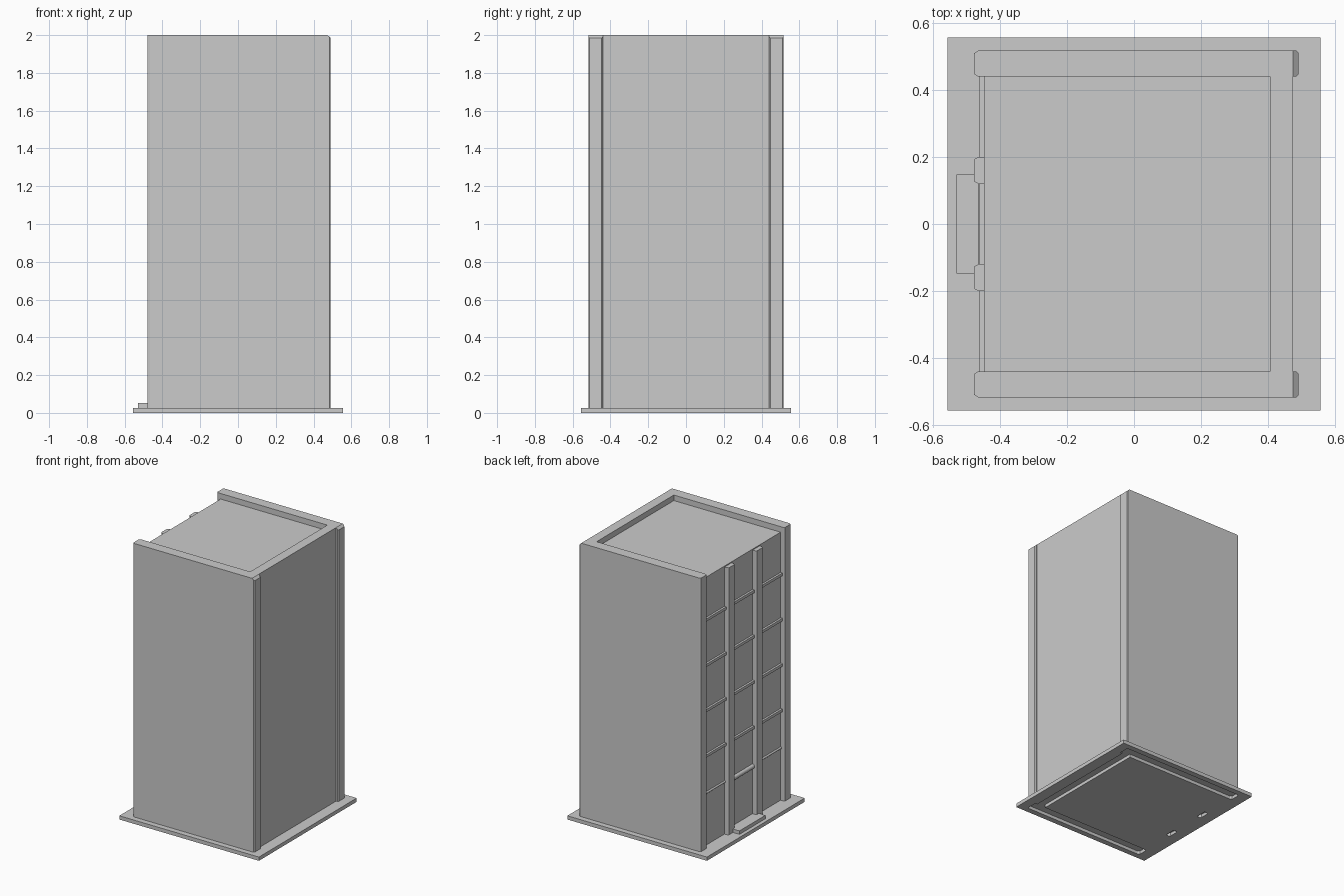
import bpy, bmesh, math

if "Cube" in bpy.data.objects:
    bpy.data.objects.remove(bpy.data.objects["Cube"])


def prism(name, pts, z0, z1):
    bm = bmesh.new()
    face = bm.faces.new([bm.verts.new((x, y, z0)) for x, y in pts])
    top = bmesh.ops.extrude_face_region(bm, geom=[face])["geom"]
    for v in top:
        if isinstance(v, bmesh.types.BMVert):
            v.co.z = z1
    bmesh.ops.recalc_face_normals(bm, faces=bm.faces)
    me = bpy.data.meshes.new(name)
    bm.to_mesh(me)
    bm.free()
    ob = bpy.data.objects.new(name, me)
    bpy.context.collection.objects.link(ob)
    return ob


def box(name, x0, x1, y0, y1, z0, z1):
    return prism(name, [(x0, y0), (x1, y0), (x1, y1), (x0, y1)], z0, z1)


def mirrored(half):
    return half + [(x, -y) for x, y in reversed(half)]


PLATE, SLOT = 0.027, 0.023

# Base plate
plate = box("base_plate", -0.557, 0.557, -0.557, 0.557, 0, PLATE)

# U-shaped outer walls with chamfered open ends
arm = [(0.405, 0.44), (-0.465, 0.44), (-0.478, 0.448), (-0.478, 0.509),
       (-0.465, 0.517), (0.474, 0.517)]
prism("outer_walls", mirrored(arm), SLOT, 2.0)

# Raised corner strips with sloping tops
strip = [(0.484, 0.517), (0.491, 0.51), (0.491, 0.447), (0.484, 0.44), (0.474, 0.44)]
for s in (1, -1):
    ob = prism("corner_strip", [(x, s * y) for x, y in [(0.474, 0.517)] + strip], SLOT, 2.0)
    for v in ob.data.vertices:
        if v.co.z > 1:
            v.co.z -= (v.co.x - 0.474) * 0.9

# Vertical ribs on the open side
rib = [(-0.446, 0.2), (-0.465, 0.2), (-0.478, 0.192), (-0.478, 0.128),
       (-0.465, 0.12), (-0.446, 0.12)]
cutters = [prism("slot_cutter", mirrored(arm + strip), -0.02, SLOT)]
for s in (1, -1):
    pts = [(x, s * y) for x, y in rib]
    prism("vertical_rib", pts, SLOT, 1.953)
    cutters.append(prism("rib_slot_cutter", pts, -0.02, SLOT))

# Shallow slots in the underside of the plate
for c in cutters:
    mod = plate.modifiers.new("slot", 'BOOLEAN')
    mod.operation = 'DIFFERENCE'
    mod.solver = 'EXACT'
    mod.object = c
    c.hide_render = True
    c.hide_set(True)

# Recessed inner panel and roof
box("side_panel", -0.447, -0.41, -0.44, 0.44, PLATE, 1.96)
box("roof_panel", -0.41, 0.405, -0.44, 0.44, 1.90, 1.96)

# Horizontal bars
for i in range(4):
    z = 1.66 - 0.327 * i
    box("horizontal_bar", -0.462, -0.44, -0.44, 0.44, z - 0.01, z + 0.01)


# Rounded low rail: thin at the sides, thicker in the middle
def rail(name, y0, y1, r, z):
    bpy.ops.mesh.primitive_cylinder_add(
        vertices=16, radius=r, depth=y1 - y0,
        location=(-0.447, (y0 + y1) / 2, z), rotation=(math.pi / 2, 0, 0))
    bpy.context.object.name = name
    bpy.ops.object.shade_smooth_by_angle()


rail("low_rail_back", 0.2, 0.44, 0.008, 0.405)
rail("low_rail_front", -0.44, -0.2, 0.008, 0.405)
rail("handle", -0.12, 0.12, 0.017, 0.395)

# Small step at the foot of the ribs
box("foot_step", -0.53, -0.446, -0.148, 0.148, PLATE - 0.002, 0.052)
